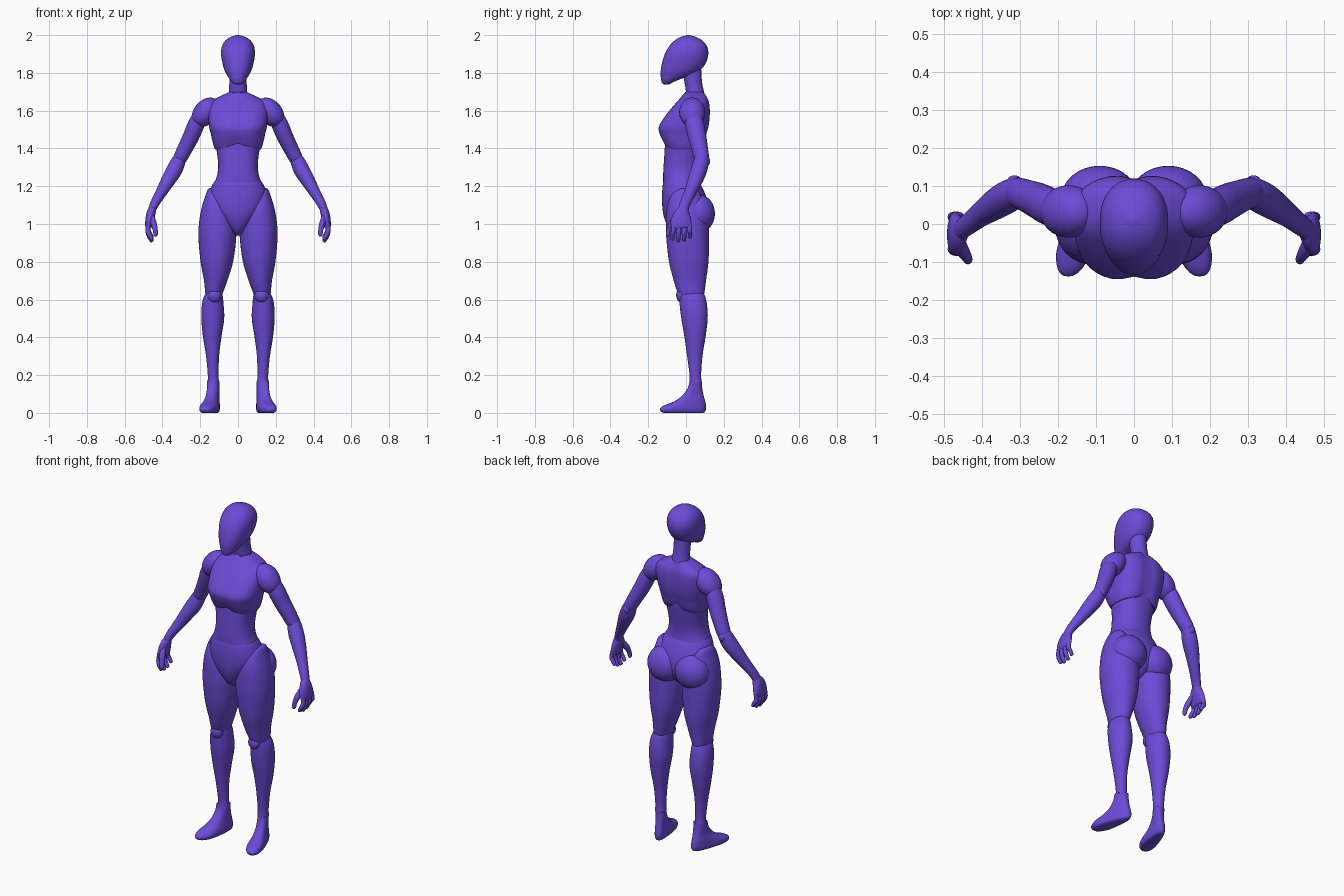
import bpy, bmesh, math
from mathutils import Vector, Matrix

mat = bpy.data.materials.new("violet")
mat.diffuse_color = (0.15, 0.07, 0.68, 1)


def finish(name, bm, mirror):
    bmesh.ops.recalc_face_normals(bm, faces=bm.faces[:])
    me = bpy.data.meshes.new(name)
    bm.to_mesh(me)
    bm.free()
    me.materials.append(mat)
    ob = bpy.data.objects.new(name, me)
    bpy.context.collection.objects.link(ob)
    if mirror:
        ob.modifiers.new("mirror", 'MIRROR').use_mirror_merge = False
    bpy.ops.object.select_all(action='DESELECT')
    ob.select_set(True)
    bpy.context.view_layer.objects.active = ob
    bpy.ops.object.shade_smooth_by_angle(angle=math.radians(50))
    return ob


def spline(rows, steps):
    """Catmull-Rom through rows of numbers."""
    out = []
    for i in range(len(rows) - 1):
        a, b, c, d = (rows[max(0, min(len(rows) - 1, i + k))] for k in (-1, 0, 1, 2))
        for s in range(steps):
            t = s / steps
            out.append([0.5 * (2*q + (r - p)*t + (2*p - 5*q + 4*r - s_)*t*t + (3*q - p - 3*r + s_)*t**3)
                        for p, q, r, s_ in zip(a, b, c, d)])
    return out + [list(rows[-1])]


def skin(name, rings, mirror):
    bm = bmesh.new()
    vs = [[bm.verts.new(p) for p in ring] for ring in rings]
    n = len(vs[0])
    for a, b in zip(vs, vs[1:]):
        for i in range(n):
            bm.faces.new((a[i], a[(i + 1) % n], b[(i + 1) % n], b[i]))
    bm.faces.new(vs[0][::-1])
    bm.faces.new(vs[-1])
    return finish(name, bm, mirror)


def circle(n, e):
    for i in range(n):
        a = 2 * math.pi * i / n
        c, s = math.cos(a), math.sin(a)
        yield math.copysign(abs(c) ** (2 / e), c), math.copysign(abs(s) ** (2 / e), s)


def body(name, rows, e=2.2, mirror=False, tweak=None):
    """Stack of level rings: z, left x, right x, front y, back y."""
    rings = []
    for z, x0, x1, y0, y1 in spline(rows, 5):
        ring = [Vector(((x0 + x1) / 2 + c * (x1 - x0) / 2, (y0 + y1) / 2 + s * (y1 - y0) / 2, z))
                for c, s in circle(40, e)]
        rings.append([tweak(p) for p in ring] if tweak else ring)
    return skin(name, rings, mirror)


def centred(rows):
    return [(z, -w, w, a, b) for z, w, a, b in rows]


def tube(name, rows, n=24):
    """Limb along a path: x, y, z, sideways radius, fore-aft radius."""
    pts = spline(rows, 5)
    rings = []
    for i, p in enumerate(pts):
        t = Vector(pts[min(i + 1, len(pts) - 1)][:3]) - Vector(pts[max(i - 1, 0)][:3])
        t.normalize()
        u = Vector((0, 1, 0)).cross(t).normalized()
        v = t.cross(u)
        rings.append([Vector(p[:3]) + u * c * p[3] + v * s * p[4] for c, s in circle(n, 2)])
    return skin(name, rings, True)


def ball(name, loc, size, tilt=0):
    bm = bmesh.new()
    m = Matrix.Translation(loc) @ Matrix.Rotation(math.radians(tilt), 4, 'Y') @ Matrix.Diagonal((*size, 1))
    bmesh.ops.create_uvsphere(bm, u_segments=32, v_segments=20, radius=1, matrix=m)
    return finish(name, bm, True)


# Head and neck
body("head", centred([(1.738, .012, -.115, -.09), (1.747, .028, -.127, -.075), (1.765, .043, -.132, -.035),
                      (1.785, .056, -.134, .025), (1.81, .07, -.134, .07), (1.85, .082, -.128, .104),
                      (1.9, .09, -.112, .118), (1.94, .085, -.09, .111), (1.97, .068, -.062, .088),
                      (1.99, .04, -.03, .053), (2.0, .008, .005, .018)]), 2.2)
body("neck", centred([(1.64, .06, -.005, .11), (1.69, .05, 0, .098), (1.75, .046, -.008, .085),
                      (1.83, .047, -.025, .08)]), 2)


# Chest with bust cleft and arched lower rim
def bust(p):
    if p.y < 0:
        k = max(0, 1 - abs(p.z - 1.51) / .12)
        p.y += .012 * k * math.exp(-(p.x / .03) ** 2)
    else:
        p.y -= .012 * math.exp(-(p.x / .03) ** 2)
    if p.z < 1.48:
        p.z -= .035 * min(1, abs(p.x) / .12) * (1.48 - p.z) / .06
    return p


body("chest", centred([(1.425, .119, -.112, .088), (1.44, .13, -.122, .1), (1.475, .143, -.142, .112),
                       (1.51, .152, -.149, .122), (1.55, .157, -.128, .128), (1.6, .16, -.09, .13),
                       (1.64, .15, -.054, .126), (1.665, .118, -.032, .118), (1.69, .066, -.01, .105),
                       (1.7, .045, .01, .09)]), 2.5, tweak=bust)

# Waist and pelvis
body("abdomen", centred([(1.14, .14, -.112, .085), (1.2, .132, -.119, .075), (1.25, .113, -.121, .068),
                         (1.3, .105, -.119, .07), (1.36, .109, -.115, .08), (1.43, .12, -.11, .09),
                         (1.48, .12, -.1, .09)]), 2.3)
body("pelvis", centred([(.94, .012, -.05, .03), (.96, .035, -.08, .06), (1.0, .075, -.104, .1),
                        (1.05, .12, -.12, .118), (1.1, .148, -.126, .118), (1.15, .153, -.127, .105),
                        (1.2, .139, -.124, .083), (1.225, .125, -.119, .066)]), 2.2)
ball("buttock", (.09, .066, 1.055), (.102, .087, .102))

# Legs
body("thigh", [(1.19, .13, .15, -.01, .03), (1.18, .105, .162, -.05, .06), (1.14, .065, .176, -.085, .085),
               (1.08, .03, .194, -.102, .105), (1.0, .01, .207, -.106, .12), (.92, .01, .209, -.104, .122),
               (.8, .026, .198, -.09, .119), (.7, .056, .18, -.065, .106), (.64, .078, .174, -.046, .098),
               (.6, .09, .168, -.03, .09)], 2.1, True)
body("shin", [(.645, .1, .16, -.02, .08), (.625, .083, .176, -.034, .098), (.58, .077, .19, -.034, .11),
              (.5, .073, .194, -.025, .115), (.4, .088, .185, -.008, .103), (.3, .1, .169, .006, .087),
              (.2, .103, .16, .019, .08), (.16, .1, .162, .018, .084)], 2.1, True)
ball("kneecap", (.124, -.022, .622), (.036, .03, .039))


def splay(p):
    # Feet turn outward and widen toward the toes
    f = max(0, min(1, (.05 - p.y) / .13))
    p.x = .13 + (p.x - .13) * (1 + .35 * f) + (.05 - p.y) * .23
    return p


body("foot", [(.0, .105, .155, -.118, .09), (.006, .097, .163, -.132, .1), (.022, .093, .167, -.137, .106),
              (.04, .094, .166, -.115, .106), (.06, .097, .164, -.065, .102), (.09, .1, .16, -.022, .094),
              (.13, .1, .16, .008, .086), (.165, .1, .161, .018, .084)], 2.4, True, splay)

# Arms
ball("shoulder", (.172, .033, 1.591), (.062, .069, .088), -40)
tube("upper_arm", [(.185, .035, 1.6, .035, .04), (.22, .045, 1.53, .044, .05), (.25, .06, 1.46, .043, .048),
                   (.28, .073, 1.4, .04, .043), (.308, .083, 1.345, .036, .039), (.322, .085, 1.315, .024, .026)])
ball("elbow", (.314, .106, 1.333), (.022, .022, .026))
tube("forearm", [(.3, .084, 1.37, .02, .022), (.31, .083, 1.345, .035, .038), (.335, .07, 1.29, .042, .043),
                 (.367, .05, 1.235, .038, .04), (.405, .023, 1.17, .03, .032), (.44, -.004, 1.11, .024, .028),
                 (.455, -.015, 1.075, .021, .027)])

# Hands
tube("palm", [(.45, -.012, 1.092, .014, .018), (.454, -.015, 1.078, .021, .029), (.462, -.022, 1.05, .024, .045),
              (.469, -.026, 1.015, .022, .055), (.474, -.024, .985, .017, .054), (.475, -.023, .975, .009, .045)])
for i, drop in enumerate((.01, 0, .004, .02)):
    y0, y1 = -.066 + i * .028, -.072 + i * .031
    tube("finger_%d" % (i + 1), [(.473, y0, 1.0, .012, .012), (.477, y0, .965, .013, .013),
                                 (.47, y1, .935 + drop, .012, .012), (.456, y1, .91 + drop, .010, .010),
                                 (.453, y1, .905 + drop, .004, .004)], 12)
tube("thumb", [(.458, -.045, 1.045, .014, .016), (.447, -.075, 1.005, .016, .017), (.438, -.09, .97, .013, .013),
               (.436, -.095, .943, .011, .011), (.435, -.096, .933, .004, .004)], 12)
